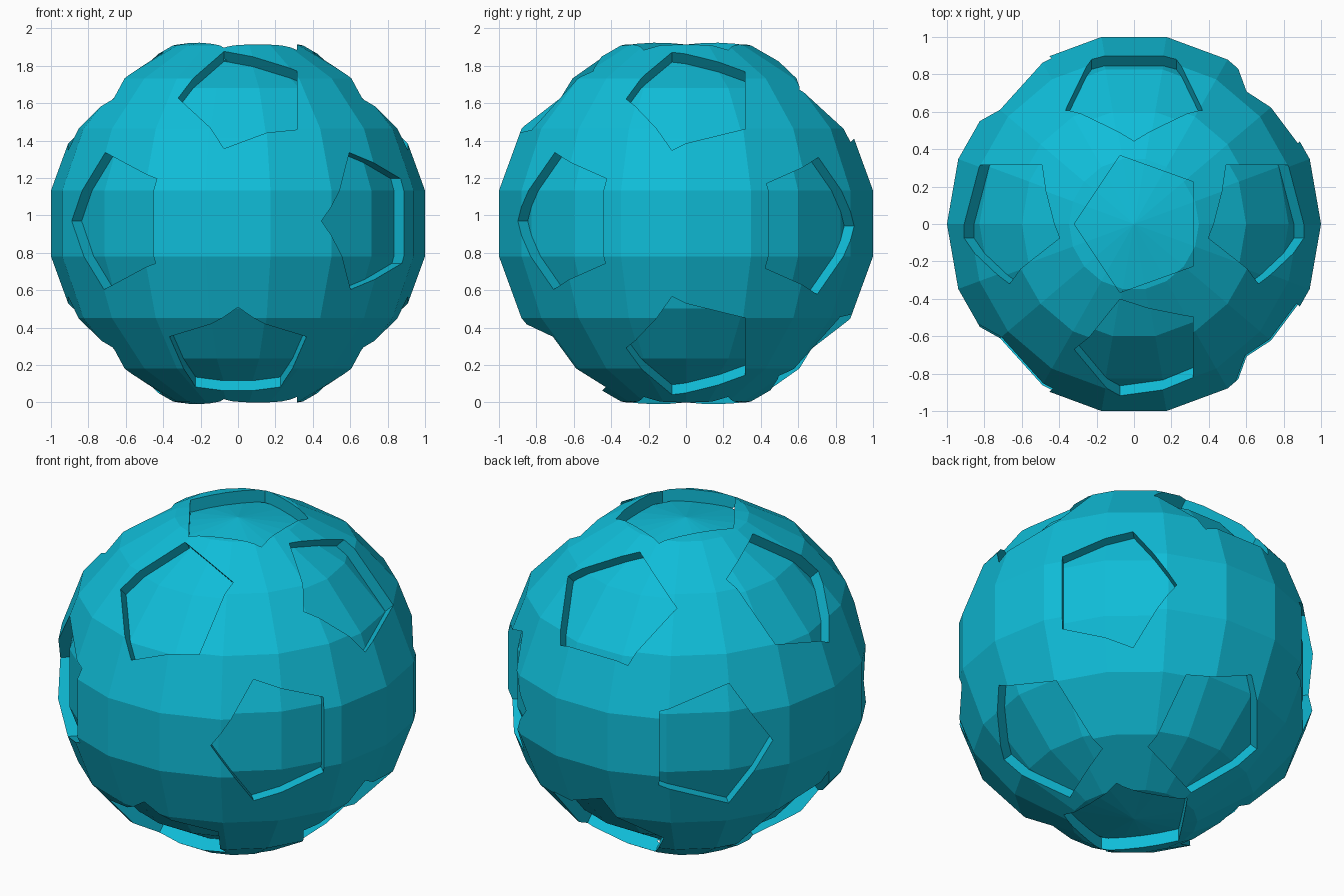
import bpy, bmesh
from mathutils import Matrix, Vector

if "Cube" in bpy.data.objects:
    bpy.data.objects.remove(bpy.data.objects["Cube"], do_unlink=True)

CENTRE = Vector((0, 0, 0.957))
RADII = (1.0154, 1.031, 1.013)
DEPTH = 0.075

teal = bpy.data.materials.new("bright_teal")
teal.use_nodes = True
teal.diffuse_color = (0.005, 0.51, 0.69, 1)
teal.node_tree.nodes["Principled BSDF"].inputs["Base Color"].default_value = teal.diffuse_color


def add_object(name, bm):
    bmesh.ops.recalc_face_normals(bm, faces=bm.faces)
    mesh = bpy.data.meshes.new(name)
    bm.to_mesh(mesh)
    bm.free()
    mesh.materials.append(teal)
    obj = bpy.data.objects.new(name, mesh)
    bpy.context.collection.objects.link(obj)
    return obj


def add_ball(name, centre):
    # Faceted ball with one column of corners on the x axis
    bm = bmesh.new()
    bmesh.ops.create_uvsphere(bm, u_segments=18, v_segments=9, radius=1)
    turn = Matrix.Rotation(1.5707963, 4, "Z")
    bmesh.ops.transform(bm, verts=bm.verts, matrix=Matrix.Translation(centre)
                        @ Matrix.Diagonal((*RADII, 1)) @ turn)
    return add_object(name, bm)


def add_prism(normal, apex, shift):
    # Five-sided prism pointing out of the ball, its tip turned to apex
    side = normal.cross(apex)
    outline = [(0.32, 0), (0.075, 0.366), (-0.315, 0.226),
               (-0.315, -0.226), (0.075, -0.366)]
    bm = bmesh.new()
    base = [bm.verts.new(CENTRE + normal * 0.6 + apex * a + side * (s + shift))
            for a, s in outline]
    face = bm.faces.new(base)
    grown = bmesh.ops.extrude_face_region(bm, geom=[face])
    tops = [v for v in grown["geom"] if isinstance(v, bmesh.types.BMVert)]
    bmesh.ops.translate(bm, verts=tops, vec=normal * 0.7)
    return add_object("recess_cutter", bm)


def subtract(target, cutter):
    mod = target.modifiers.new("carve", "BOOLEAN")
    mod.operation = "DIFFERENCE"
    mod.solver = "EXACT"
    mod.object = cutter
    bpy.context.view_layer.update()
    graph = bpy.context.evaluated_depsgraph_get()
    mesh = bpy.data.meshes.new_from_object(target.evaluated_get(graph))
    target.modifiers.clear()
    target.data = mesh
    bpy.data.objects.remove(cutter, do_unlink=True)


# Each recess: outward direction, direction of its tip
recesses = [
    ((0, 0, 1), (-1, 0, 0)), ((0, 0, -1), (-1, 0, 0)),      # poles
    ((0, -1, 1), (-1, 0, 0)), ((0, -1, -1), (0, -1, 1)),    # front
    ((0, 1, 1), (0, -1, 1)), ((0, 1, -1), (-1, 0, 0)),      # back
    ((-1, 0, 1), (0, -1, 0)), ((1, 0, 1), (0, -1, 0)),      # upper sides
    ((-1, 0, -1), (0, -1, 0)), ((1, 0, -1), (0, -1, 0)),    # lower sides
    ((-1, -1, 0), (-1, 1, 0)), ((1, -1, 0), (-1, -1, 0)),   # waist
    ((1, 1, 0), (-1, 1, 0)), ((-1, 1, 0), (-1, -1, 0)),
]

ball = add_ball("ball", CENTRE)
for direction, tip in recesses:
    normal, apex = Vector(direction).normalized(), Vector(tip).normalized()
    cutter = add_prism(normal, apex, 0 if direction[2] else -0.013)
    # The recess floor repeats the ball's facets, sunk straight inwards
    subtract(cutter, add_ball("recess_floor", CENTRE - normal * DEPTH))
    subtract(ball, cutter)

ball.data.name = "ball"
for poly in ball.data.polygons:
    poly.use_smooth = False
